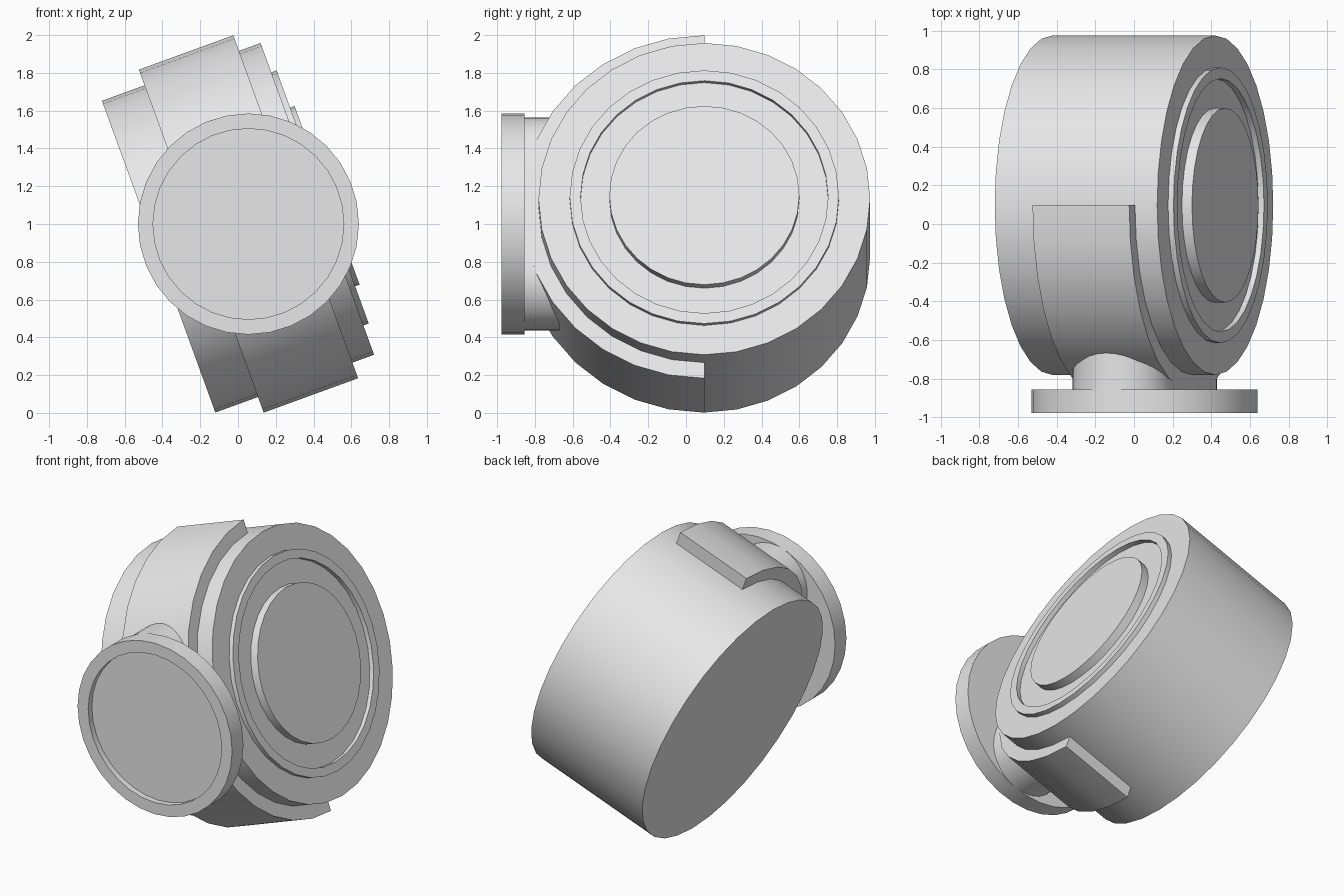
import bpy, bmesh
from math import radians, cos, sin, pi
from mathutils import Matrix, Vector

if "Cube" in bpy.data.objects:
    bpy.data.objects.remove(bpy.data.objects["Cube"])

grey = bpy.data.materials.new("light_grey")
grey.use_nodes = True
grey.diffuse_color = (0.8, 0.8, 0.8, 1)
grey.node_tree.nodes["Principled BSDF"].inputs["Base Color"].default_value = (0.8, 0.8, 0.8, 1)

SIDES = 32
# Local x is the turning axis of each part
TILTED = Matrix.Translation((0, 0.097, 0.98)) @ Matrix.Rotation(radians(-20), 4, 'Y')
FRONTAL = Matrix.Translation((0.055, 0, 1.0)) @ Matrix.Rotation(radians(-90), 4, 'Z')


def finish(name, bm, matrix):
    bmesh.ops.recalc_face_normals(bm, faces=bm.faces)
    mesh = bpy.data.meshes.new(name)
    bm.to_mesh(mesh)
    bm.free()
    mesh.materials.append(grey)
    obj = bpy.data.objects.new(name, mesh)
    bpy.context.collection.objects.link(obj)
    obj.matrix_world = matrix
    bpy.ops.object.select_all(action='DESELECT')
    obj.select_set(True)
    bpy.context.view_layer.objects.active = obj
    bpy.ops.object.shade_smooth_by_angle(angle=radians(30))
    return obj


def lathe(name, profile, matrix, closed=False, half=False):
    """Turn (axial, radius) points about local x, starting at the top."""
    bm = bmesh.new()
    verts = [bm.verts.new((a, 0, r)) for a, r in profile]
    edges = [bm.edges.new(pair) for pair in zip(verts, verts[1:])]
    if closed:
        edges.append(bm.edges.new((verts[-1], verts[0])))
    bmesh.ops.spin(bm, geom=verts + edges, cent=(0, 0, 0), axis=(1, 0, 0),
                   angle=pi if half else 2 * pi,
                   steps=SIDES // 2 if half else SIDES)
    bmesh.ops.remove_doubles(bm, verts=bm.verts, dist=0.0005)
    if half:
        bmesh.ops.holes_fill(bm, edges=[e for e in bm.edges if e.is_boundary], sides=4)
    return finish(name, bm, matrix)


def rectangle(a0, a1, r0, r1):
    return [(a0, r0), (a1, r0), (a1, r1), (a0, r1)]


# Drum housing with raised rim and central lens
FACE = 0.447
lathe("drum_housing", [(-FACE, 0), (-FACE, 0.878), (FACE, 0.878), (FACE, 0)], TILTED)
lathe("front_rim", rectangle(FACE - 0.02, FACE + 0.03, 0.655, 0.713), TILTED, closed=True)
lathe("front_lens", [(FACE - 0.02, 0), (FACE - 0.02, 0.503),
                     (FACE + 0.055, 0.503), (FACE + 0.055, 0)], TILTED)

# Half band wrapped around the mounting side
MID, HALF_WIDTH = 0.059, 0.266
lathe("clamp_band", rectangle(MID - HALF_WIDTH, MID + HALF_WIDTH, 0.87, 0.966),
      TILTED, closed=True, half=True)

# Rounded slot-shaped neck between band and base
bm = bmesh.new()
radius, straight, steps = 0.266, 0.318, 16
outline = []
for end in (0, 1):
    for i in range(steps + 1):
        t = pi * (end + i / steps)
        shift = -straight if end else straight
        outline.append(bm.verts.new((MID + radius * cos(t), -0.96, shift + radius * sin(t))))
cap = bm.faces.new(outline)
side = bmesh.ops.extrude_face_region(bm, geom=[cap], use_keep_orig=True)
moved = [g for g in side["geom"] if isinstance(g, bmesh.types.BMVert)]
bmesh.ops.translate(bm, verts=moved, vec=Vector((0, 0.31, 0)))
finish("mount_neck", bm, TILTED)

# Round base plate with a shallow recess
lathe("base_plate", [(0.855, 0), (0.855, 0.585), (0.977, 0.585), (0.977, 0.505),
                     (0.937, 0.505), (0.937, 0)], FRONTAL)
